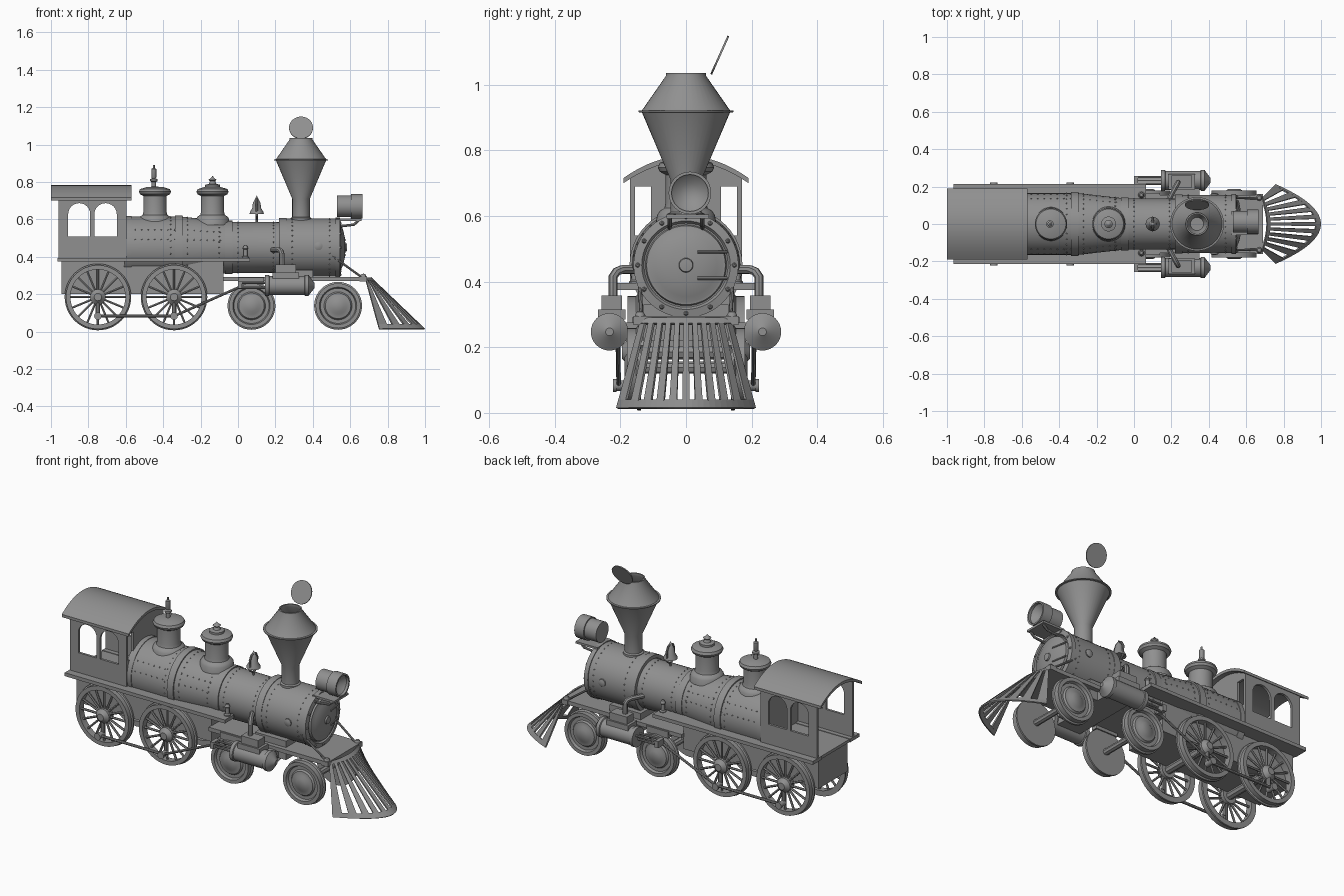
import bpy, bmesh, math
from mathutils import Matrix, Vector

if "Cube" in bpy.data.objects:
    bpy.data.objects.remove(bpy.data.objects["Cube"])

iron = bpy.data.materials.new("dark_iron")
iron.diffuse_color = (.28, .28, .28, 1)
iron.use_nodes = True
iron.node_tree.nodes["Principled BSDF"].inputs["Base Color"].default_value = iron.diffuse_color

def link(name, data):
    ob = bpy.data.objects.new(name, data)
    bpy.context.collection.objects.link(ob)
    return ob

def finish(name, bm):
    bmesh.ops.remove_doubles(bm, verts=bm.verts, dist=1e-5)
    bmesh.ops.recalc_face_normals(bm, faces=bm.faces)
    me = bpy.data.meshes.new(name)
    bm.to_mesh(me)
    bm.free()
    return link(name, me)

def box(name, lo, hi):
    bm = bmesh.new()
    lo, hi = Vector(lo), Vector(hi)
    size = [abs(c) for c in hi - lo]
    bmesh.ops.create_cube(bm, size=1, matrix=Matrix.Translation((lo + hi) / 2) @ Matrix.Diagonal((*size, 1)))
    return finish(name, bm)

def lathe(name, profile, loc=(0, 0, 0), axis='z', seg=40, flip=1):
    """Revolve (radius, height) points about an axis through loc."""
    bm = bmesh.new()
    rings = []
    for r, h in profile:
        ring = []
        for i in range(seg):
            a = 2 * math.pi * i / seg
            c, s, h2 = r * math.cos(a), r * math.sin(a), h * flip
            p = {'z': (c, s, h2), 'x': (h2, c, s), 'y': (c, h2, s)}[axis]
            ring.append(bm.verts.new(Vector(p) + Vector(loc)))
        rings.append(ring)
    for a, b in zip(rings, rings[1:]):
        for i in range(seg):
            j = (i + 1) % seg
            bm.faces.new((a[i], a[j], b[j], b[i]))
    return finish(name, bm)

def curve_mesh(name, cu):
    tmp = link(name, cu)
    me = bpy.data.meshes.new_from_object(tmp.evaluated_get(bpy.context.evaluated_depsgraph_get()))
    bpy.data.objects.remove(tmp)
    return link(name, me)

def add_splines(cu, paths, closed):
    for path in paths:
        sp = cu.splines.new('POLY')
        sp.points.add(len(path) - 1)
        for pt, p in zip(sp.points, path):
            pt.co = (*p, 0, 1)[:3] + (1,) if len(p) == 2 else (*p, 1)
        sp.use_cyclic_u = closed

def tubes(name, paths, r, res=2):
    cu = bpy.data.curves.new(name, 'CURVE')
    cu.dimensions = '3D'
    cu.bevel_depth, cu.bevel_resolution, cu.use_fill_caps = r, res, True
    add_splines(cu, paths, False)
    return curve_mesh(name, cu)

def plate(name, loops, thick, matrix):
    """Flat sheet with holes; the first loop is the outline."""
    cu = bpy.data.curves.new(name, 'CURVE')
    cu.dimensions, cu.fill_mode, cu.extrude = '2D', 'BOTH', thick / 2
    add_splines(cu, loops, True)
    ob = curve_mesh(name, cu)
    ob.data.transform(matrix)
    return ob

def arch(x0, x1, z0, z1):
    r, c = (x1 - x0) / 2, (x0 + x1) / 2
    return [(x0, z0), (x1, z0)] + [(c + r * math.cos(a), z1 - r + r * math.sin(a))
                                   for a in (math.pi * i / 12 for i in range(13))]

CZ = 0.45  # boiler centre height

# Boiler, bands and smokebox
lathe("boiler", [(0, -.6), (.165, -.6), (.165, -.3), (.137, -.05), (.135, .24), (.155, .24), (.155, .52),
                 (.16, .52), (.16, .545), (.135, .55), (.128, .54), (0, .54)], (0, 0, CZ), 'x', 48)
lathe("smokebox_door", [(.125, .535), (.12, .552), (.112, .553), (.095, .562), (.05, .572), (.022, .574), (.02, .582), (0, .584)],
      (0, 0, CZ), 'x', 48)
for x, r in ((-.59, .168), (-.318, .172), (-.05, .143), (.24, .158)):
    lathe("boiler_band", [(r - .02, x - .02), (r, x - .02), (r, x + .02), (r - .02, x + .02)], (0, 0, CZ), 'x', 48)
tubes("door_hinges", [[(.572, .035, z), (.556, .125, z)] for z in (.41, .49)], .005)

# Rivets
bm = bmesh.new()
spots = [(x, r, 2 * math.pi * i / 30) for x, r in ((-.36, .165), (-.27, .162), (-.1, .143), (0, .137),
         (.19, .136), (.29, .155), (.49, .155)) for i in range(30)]
spots += [(-.55 + .035 * i, .165 if i < 8 else .165 - .0039 * (i - 7), a) for i in range(14)
          for a in (math.radians(d) for d in (15, 35, 145, 165))]
spots += [(.547, .147, 2 * math.pi * i / 12) for i in range(12)]
for x, r, a in spots:
    bmesh.ops.create_icosphere(bm, subdivisions=1, radius=.008 if x > .54 else .004,
                               matrix=Matrix.Translation((x, r * math.cos(a), CZ + r * math.sin(a))))
finish("rivets", bm)

# Smokestack with open top and hinged lid
lathe("smokestack", [(.056, .57), (.056, .607), (.047, .612), (.047, .71), (.134, .915), (.144, .916), (.144, .921),
                     (.134, .922), (.061, 1.027), (.061, 1.035), (.053, 1.035), (.053, 1.02), (.12, .922),
                     (.035, .72), (0, .72)], (.337, 0, 0))
lid = lathe("stack_lid", [(0, -.003), (.064, -.003), (.064, .003), (0, .003)])
lid.data.transform(Matrix.Translation((.337, .103, 1.09)) @ Matrix.Rotation(math.radians(65.8), 4, 'X'))

# Domes, whistle and finial
for name, x in (("steam_dome", -.444), ("sand_dome", -.136)):
    lathe(name, [(.093, .57), (.088, .603), (.08, .615), (.066, .624), (.062, .64), (.062, .725), (.08, .735), (.086, .748),
                 (.08, .762), (.045, .773), (0, .776)], (x, 0, 0))
lathe("whistle", [(.012, .76), (.012, .8), (.02, .805), (.02, .815), (.01, .82), (.013, .825), (.013, .87),
                  (.005, .875), (.005, .89), (0, .892)], (-.45, 0, 0), seg=16)
lathe("dome_finial", [(.04, .77), (.04, .785), (.02, .79), (.014, .805), (.022, .812), (.01, .82), (0, .833)],
      (-.136, 0, 0), seg=20)

# Bell in its yoke
lathe("bell", [(0, .63), (.038, .63), (.036, .64), (.024, .66), (.02, .69), (.012, .703), (0, .728)], (.1, 0, 0), seg=24)
tubes("bell_yoke", [[(.1, 0, .57), (.1, 0, .6), (.1, -.03, .62), (.1, -.034, .68), (.1, -.02, .705), (.1, 0, .712),
                     (.1, .02, .705), (.1, .034, .68), (.1, .03, .62), (.1, 0, .6)]], .006)

# Headlight on its shelf
lathe("headlight", [(0, .53), (.058, .53), (.058, .605), (.065, .605), (.065, .665), (.056, .665), (.056, .65),
                    (.03, .625), (0, .62)], (0, .012, .67), 'x', 32)
box("headlight_shelf", (.52, -.06, .592), (.66, .07, .604))
tubes("headlight_brackets", [[(.5, y, .56), (.56, y, .565), (.62, y, .572), (.645, y, .595)] for y in (-.05, .05)], .007)

# Cab: side walls, front wall, floor and arched roof
XZ = Matrix.Rotation(math.pi / 2, 4, 'X')
for s in (-1, 1):
    plate("cab_side", [[(-.96, .38), (-.597, .38), (-.597, .715), (-.96, .715)],
                       arch(-.908, -.79, .51, .687), arch(-.768, -.648, .51, .687)],
          .014, Matrix.Translation((0, .163 * s, 0)) @ XZ)
roof = [(.19 * t, .71 + .067 * (1 - t * t)) for t in (i / 8 for i in range(-8, 9))]
YZ = Matrix(((0, 0, 1, 0), (1, 0, 0, 0), (0, 1, 0, 0), (0, 0, 0, 1)))
plate("cab_front", [[(.168, .38), (-.168, .38)] + [p for p in roof if abs(p[0]) < .169],
                    *[[(a, .54), (b, .54), (b, .69), (a, .69)] for a, b in ((-.155, -.107), (.107, .155))]],
      .014, Matrix.Translation((-.605, 0, 0)) @ YZ)
plate("cab_roof", [[(y, z + .006) for y, z in roof] + [(y, z - .01) for y, z in reversed(roof)]],
      .43, Matrix.Translation((-.785, 0, 0)) @ YZ)
box("cab_floor", (-.96, -.17, .375), (-.59, .17, .392))

# Frame, front deck, saddle
box("firebox_frame", (-.945, -.132, .2), (-.077, .132, .38))
box("front_deck", (-.08, -.155, .27), (.66, .155, .293))
box("bumper_beam", (.65, -.16, .268), (.69, .16, .295))
box("smokebox_saddle", (.2, -.13, .22), (.4, .13, .33))

# Driving and leading wheel sets, rods and cylinders (both sides)
for x in (-.749, -.342):
    tubes("driver_axle", [[(x, -.15, .185), (x, .15, .185)]], .022)
for x in (.072, .535):
    tubes("leading_axle", [[(x, -.15, .138), (x, .15, .138)]], .018)
for s in (-1, 1):
    for x in (-.749, -.342):
        c = (x, 0, .185)
        lathe("driver_tire", [(.147, .137), (.178, .137), (.178, .147), (.171, .152), (.171, .178),
                              (.147, .178), (.147, .137)], c, 'y', 48, s)
        lathe("driver_hub", [(0, .135), (.042, .135), (.042, .175), (.03, .185), (.02, .195), (0, .195)], c, 'y', 24, s)
        tubes("driver_spokes", [[(x + r * math.cos(a), .158 * s, .185 + r * math.sin(a)) for r in (.03, .15)]
                                for a in (2 * math.pi * i / 16 for i in range(16))], .0065, 1)
        tubes("crank_arm", [[(x, .172 * s, .185), (x, .172 * s, .083)]], .012)
        lathe("crank_pin", [(0, .17), (.016, .17), (.016, .212), (.02, .212), (.02, .223), (0, .223)],
              (x, 0, .083), 'y', 16, s)
    for x in (.072, .535):
        lathe("leading_wheel", [(0, .137), (.128, .137), (.128, .147), (.12, .152), (.12, .18), (.1, .18), (.094, .165),
                                (.075, .165), (.068, .175), (.045, .178), (.03, .188), (0, .188)], (x, 0, .138), 'y', 40, s)
    tubes("coupling_rod", [[(-.749, .2 * s, .083), (-.342, .2 * s, .083)]], .008)
    tubes("main_rod", [[(-.342, .205 * s, .083), (.0, .208 * s, .235)]], .007)
    tubes("crosshead_guides", [[(0, y * s, z), (.16, y * s, z)] for y, z in ((.215, .262), (.25, .262), (.232, .235))], .006)
    box("crosshead", (0, .2 * s, .23), (.022, .256 * s, .268))
    box("running_board", (-.965, .13 * s, .375), (.065, .213 * s, .395))
    box("guide_bracket", (.0, .13 * s, .252), (.14, .165 * s, .29))
    # Cylinder, steam chest and steam pipe
    lathe("cylinder", [(0, .145), (.056, .145), (.056, .165), (.051, .168), (.051, .355), (.057, .358), (.057, .377),
                       (.045, .385), (.012, .41), (0, .41)], (0, .233 * s, .247), 'x', 32)
    box("cylinder_mount", (.2, .12 * s, .22), (.35, .2 * s, .275))
    box("steam_chest_base", (.185, .185 * s, .285), (.325, .268 * s, .315))
    box("steam_chest", (.2, .195 * s, .31), (.31, .258 * s, .358))
    tubes("steam_pipe", [[(.235, .222 * s, .35), (.235, .222 * s, .415), (.23, .212 * s, .43),
                          (.22, .195 * s, .437), (.18, .12 * s, .437)]], .014)
    # Side fittings and diagonal smokebox brace
    lathe("check_valve", [(.018, .39), (.018, .4), (.011, .405), (.011, .44), (.015, .445), (.008, .46), (0, .462)],
          (.04, .155 * s, 0), seg=16)
    tubes("smokebox_brace", [[(.43, .145 * s, .458), (.67, .135 * s, .285)]], .006)
    lathe("brace_boss", [(0, .14), (.022, .14), (.022, .16), (.01, .165), (0, .165)], (.43, 0, .457), 'y', 16, s)
    lathe("buffer_post", [(.016, .28), (.016, .298), (.01, .308), (0, .31)], (.67, .14 * s, 0), seg=16)

# Slatted pilot at the front
def pilot(t, u):
    top = Vector((.68 + .03 * (1 - t * t), .135 * t, .288))
    return top.lerp(Vector((.755 + .242 * (1 - t * t), .21 * t, .014)), u)

bm = bmesh.new()
def patch(t0, t1, u0, u1):
    bm.faces.new([bm.verts.new(pilot(t, u)) for t, u in ((t0, u0), (t1, u0), (t1, u1), (t0, u1))])
for i in range(11):
    t = -.945 + .189 * i
    patch(t - .055, t + .055, .05, .92)
for i in range(24):
    for u0, u1 in ((0, .06), (.91, 1)):
        patch(-1 + i / 12, -1 + (i + 1) / 12, u0, u1)
slats = finish("pilot_slats", bm)
m = slats.modifiers.new("thickness", 'SOLIDIFY')
m.thickness, m.offset = .008, 0

# One dark finish; smooth curved surfaces, keep edges crisp
for ob in bpy.data.objects:
    ob.data.materials.clear()
    ob.data.materials.append(iron)
    ob.select_set(ob is not slats and ob.name != slats.name)
    bpy.context.view_layer.objects.active = ob
bpy.context.view_layer.objects.active = bpy.data.objects["boiler"]
bpy.ops.object.shade_smooth_by_angle(angle=math.radians(35))
